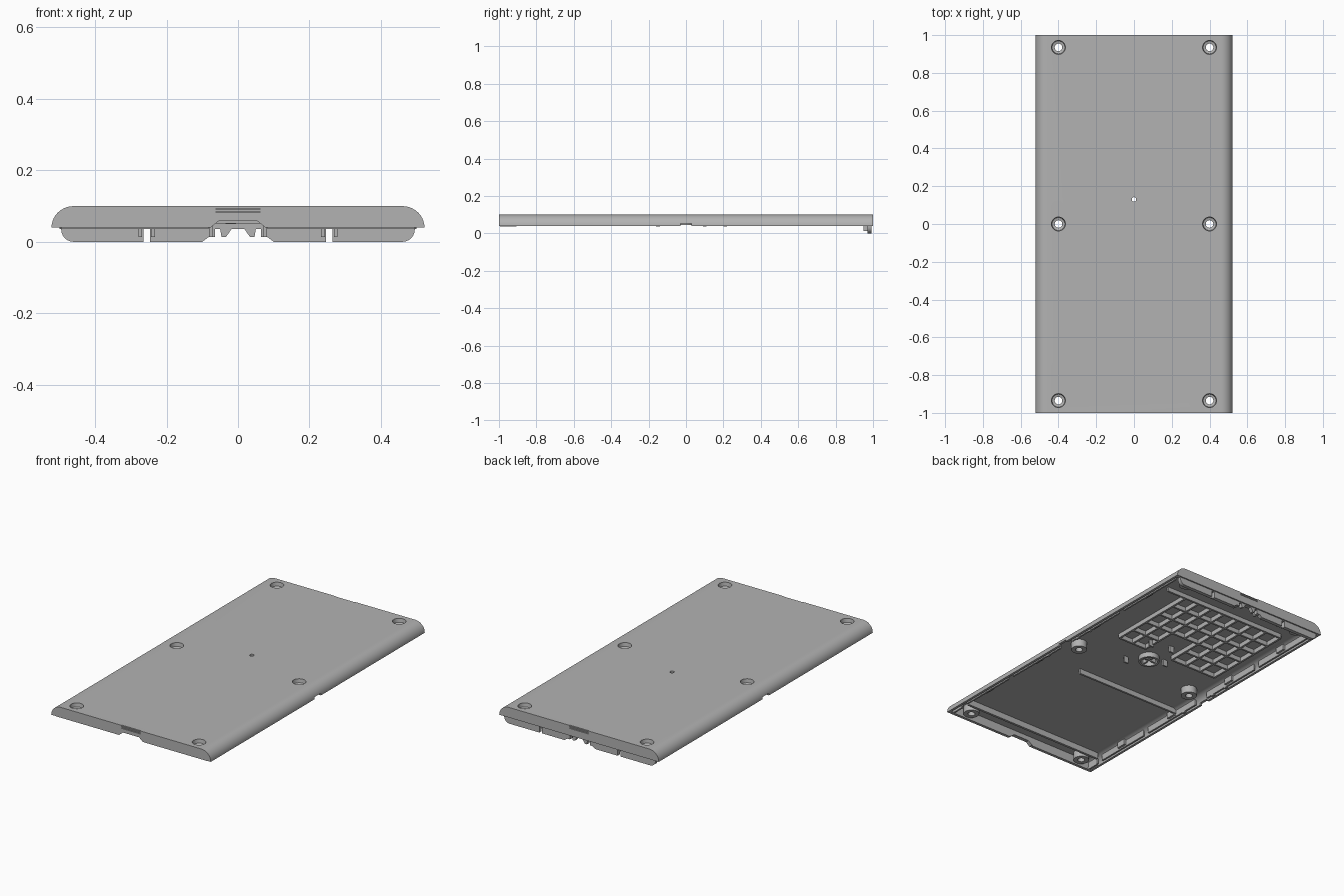
import bpy, bmesh, math

if "Cube" in bpy.data.objects:
    bpy.data.objects.remove(bpy.data.objects["Cube"], do_unlink=True)

grey = bpy.data.materials.new("satin_grey")
grey.use_nodes = True
grey.diffuse_color = (0.45, 0.45, 0.45, 1)
grey.node_tree.nodes["Principled BSDF"].inputs["Base Color"].default_value = grey.diffuse_color


def finish(name, bm):
    bmesh.ops.recalc_face_normals(bm, faces=bm.faces)
    mesh = bpy.data.meshes.new(name)
    bm.to_mesh(mesh)
    bm.free()
    mesh.materials.append(grey)
    obj = bpy.data.objects.new(name, mesh)
    bpy.context.collection.objects.link(obj)
    return obj


def add_prism(bm, outline, y0, y1):
    """Extrude an (x, z) outline along y."""
    face = bm.faces.new([bm.verts.new((x, y0, z)) for x, z in outline])
    new = bmesh.ops.extrude_face_region(bm, geom=[face])["geom"]
    verts = [v for v in new if isinstance(v, bmesh.types.BMVert)]
    bmesh.ops.translate(bm, verts=verts, vec=(0, y1 - y0, 0))


def add_box(bm, x0, x1, y0, y1, z0, z1):
    add_prism(bm, [(x0, z0), (x1, z0), (x1, z1), (x0, z1)], y0, y1)


def add_lathe(bm, profile, cx, cy, steps=28):
    """Revolve a closed (radius, z) loop around a vertical axis."""
    rings = []
    for i in range(steps):
        a = math.tau * i / steps
        rings.append([bm.verts.new((cx + r * math.cos(a), cy + r * math.sin(a), z)) for r, z in profile])
    n = len(profile)
    for i in range(steps):
        a, b = rings[i], rings[(i + 1) % steps]
        for j in range(n):
            k = (j + 1) % n
            bm.faces.new((a[j], a[k], b[k], b[j]))


def add_cylinder(bm, cx, cy, r, z0, z1, steps=28):
    ring = [(cx + r * math.cos(math.tau * i / steps), cy + r * math.sin(math.tau * i / steps)) for i in range(steps)]
    low = [bm.verts.new((x, y, z0)) for x, y in ring]
    top = [bm.verts.new((x, y, z1)) for x, y in ring]
    bm.faces.new(low)
    bm.faces.new(top)
    for i in range(steps):
        k = (i + 1) % steps
        bm.faces.new((low[i], low[k], top[k], top[i]))


def mirrored(points):
    return [(-x, z) for x, z in points]


def dome(half, rx, base, rz, steps=10):
    """Flat-topped outline with rounded upper shoulders."""
    side = []
    for i in range(steps + 1):
        a = math.pi / 2 * i / steps
        side.append((half - rx + rx * math.cos(a), base + rz * math.sin(a)))
    return side + mirrored(side[::-1])


def cut(target, cutter):
    mod = target.modifiers.new("cut", "BOOLEAN")
    mod.operation = "DIFFERENCE"
    mod.solver = "EXACT"
    mod.object = cutter
    bpy.context.view_layer.objects.active = target
    bpy.ops.object.modifier_apply(modifier=mod.name)
    bpy.data.objects.remove(cutter, do_unlink=True)


CEIL = 0.088
screws = [(x, y) for x in (-0.4, 0.4) for y in (-0.935, 0, 0.935)]

# Main shell, hollowed from below
bm = bmesh.new()
add_prism(bm, dome(0.522, 0.062, 0.04, 0.06), -1, 1)
shell = finish("cover_shell", bm)
bm = bmesh.new()
inner = dome(0.508, 0.052, 0.04, CEIL - 0.04)
add_prism(bm, [(0.508, 0.02)] + inner + [(-0.508, 0.02)], -0.978, 0.972)
cut(shell, finish("cavity_cutter", bm))

# Screw holes and centre pin hole
bm = bmesh.new()
for x, y in screws:
    add_cylinder(bm, x, y, 0.037, 0.07, 0.12)
add_cylinder(bm, 0, 0.13, 0.012, 0.07, 0.12)
cut(shell, finish("hole_cutter", bm))

# Front cable notch, side notches and end grooves
notch = [(0.082, 0.02), (0.082, 0.036), (0.052, 0.06)]
notch_outline = notch + mirrored(notch[::-1])
bm = bmesh.new()
add_prism(bm, notch_outline, -1.1, -0.9)
for s in (-1, 1):
    add_box(bm, s * 0.515 - 0.02, s * 0.515 + 0.02, -0.03, 0.03, 0.02, 0.052)
    for z in (0.082, 0.09):
        add_box(bm, -0.062, 0.062, s - 0.006, s + 0.006, z, z + 0.003)
    add_box(bm, -0.062, 0.062, s - 0.004, s + 0.004, 0.0975, 0.11)
cut(shell, finish("notch_cutter", bm))

# Front lower lip on both sides of the notch
bm = bmesh.new()
for s in (-1, 1):
    add_box(bm, s * 0.082, s * 0.495, -0.995, -0.978, 0.036, 0.045)
finish("front_lip", bm)

# Rear skirt with slots and centre latch teeth
bm = bmesh.new()
arc = [(0.46 + 0.035 * math.cos(a), 0.035 - 0.035 * math.sin(a)) for a in [math.pi / 2 * i / 6 for i in range(7)]]
skirt = [(0.495, 0.05)] + arc + [(0.265, 0), (0.265, 0.036), (0.247, 0.036), (0.247, 0),
         (0.1, 0), (0.083, 0.013), (0.065, 0.013), (0.065, 0.036), (0.065, 0.05)]
tooth = [(0.018, 0.036), (0.034, 0.013), (0.046, 0.013), (0.05, 0.036)]
bridge = [(-0.07, 0.036), (0.07, 0.036), (0.07, 0.05), (-0.07, 0.05)]
for part in (skirt, mirrored(skirt), tooth, mirrored(tooth), bridge):
    add_prism(bm, part, 0.97, 0.992)
finish("rear_skirt", bm)

# Posts behind the rear skirt
bm = bmesh.new()
for s in (-1, 1):
    for x in (0.075, 0.238, 0.274):
        add_box(bm, s * x - 0.005, s * x + 0.005, 0.95, 0.975, 0.013, CEIL + 0.004)
finish("rear_skirt_posts", bm)

# Countersunk screw bosses
bm = bmesh.new()
for x, y in screws:
    add_lathe(bm, [(0.02, 0.045), (0.044, 0.045), (0.044, 0.092), (0.037, 0.097),
                   (0.034, 0.078), (0.02, 0.074)], x, y)
finish("screw_bosses", bm)

# Centre ring with cross ribs
bm = bmesh.new()
add_lathe(bm, [(0.045, 0.058), (0.058, 0.058), (0.058, 0.092), (0.045, 0.092)], 0, 0.13)
for s in (-1, 1):
    add_box(bm, s * 0.013, s * 0.047, 0.125, 0.135, 0.065, 0.092)
    add_box(bm, -0.005, 0.005, 0.13 + s * 0.03 - 0.017, 0.13 + s * 0.03 + 0.017, 0.065, 0.092)
finish("centre_ring", bm)

# Small guide tabs around the ring
bm = bmesh.new()
for x, y in ((0.1, 0.05), (-0.09, 0.16), (0.11, 0.28), (-0.02, 0.3)):
    add_box(bm, x - 0.015, x + 0.015, y - 0.005, y + 0.005, 0.05, 0.092)
finish("guide_tabs", bm)

# Stiffening grid in the rear half
bm = bmesh.new()
rib = 0.006
rows = [0.22 + 0.115 * i for i in range(6)]
for i, y in enumerate(rows):
    spans = [(-0.4, -0.09), (0.1, 0.29)] if i < 2 else [(-0.4, 0.29)]
    for x0, x1 in spans:
        add_box(bm, x0, x1, y - rib, y + rib, 0.062, 0.092)
for i in range(4):
    x = -0.4 + 0.103 * i
    add_box(bm, x - rib, x + rib, rows[0], rows[-1], 0.062, 0.092)
for x, start in ((0.01, 2), (0.1, 0), (0.195, 0), (0.29, 0)):
    add_box(bm, x - rib, x + rib, rows[start], rows[-1], 0.062, 0.092)
add_box(bm, 0.29, 0.42, rows[-1] - rib, rows[-1] + rib, 0.062, 0.092)
finish("stiffening_grid", bm)

# Cross ribs in the front half
bm = bmesh.new()
add_box(bm, -0.49, 0.21, -0.226, -0.214, 0.058, 0.092)
add_box(bm, -0.47, 0.47, -0.886, -0.872, 0.052, 0.092)
finish("cross_ribs", bm)

# Side snap lips with gaps, and small clips
bm = bmesh.new()
for s in (-1, 1):
    for y0, y1 in ((-0.975, -0.9), (-0.86, -0.5), (-0.46, -0.05), (0.05, 0.46), (0.5, 0.95)):
        add_box(bm, s * 0.487, s * 0.497, y0, y1, 0.042, 0.083)
    for y in (-0.68, -0.25, 0.25, 0.7):
        add_box(bm, s * 0.474, s * 0.49, y - 0.03, y + 0.03, 0.05, 0.083)
    for y in (-0.15, 0.1, 0.21):
        add_box(bm, s * 0.487, s * 0.5, y - 0.01, y + 0.01, 0.036, 0.06)
    add_box(bm, s * 0.487, s * 0.497, -0.98, -0.905, 0.036, 0.05)
finish("side_snap_lips", bm)

# Smooth shading with crisp edges
bpy.ops.object.select_all(action="DESELECT")
for name in ("cover_shell", "screw_bosses", "centre_ring", "rear_skirt"):
    obj = bpy.data.objects[name]
    obj.select_set(True)
    bpy.context.view_layer.objects.active = obj
bpy.ops.object.shade_smooth_by_angle(angle=math.radians(30))
